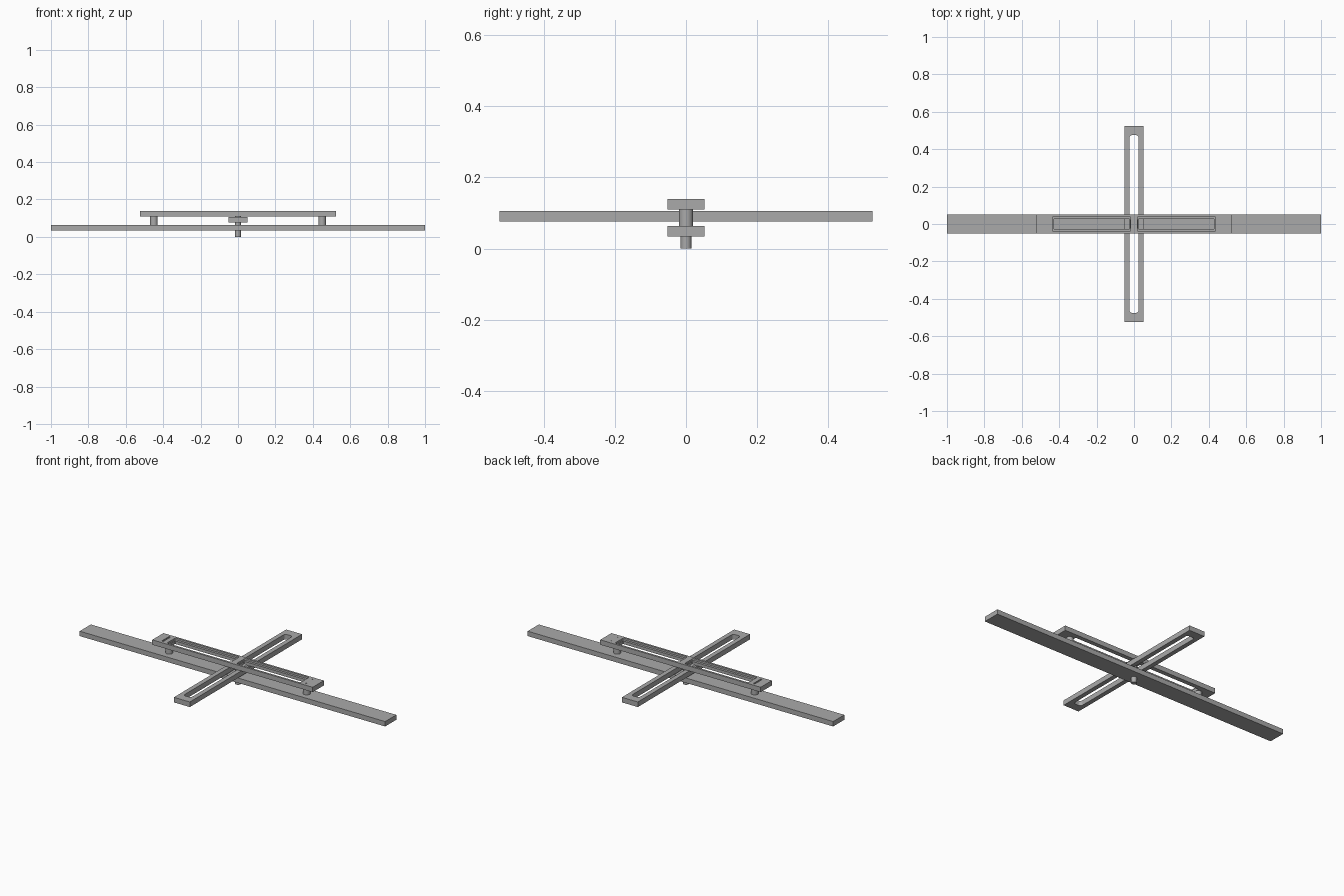
import bpy, bmesh, math

if "Cube" in bpy.data.objects:
    bpy.data.objects.remove(bpy.data.objects["Cube"])

grey = bpy.data.materials.new("grey")
grey.diffuse_color = (0.4, 0.4, 0.4, 1)
grey.use_nodes = True
grey.node_tree.nodes["Principled BSDF"].inputs["Base Color"].default_value = grey.diffuse_color


def finish(name, bm, hide=False):
    bmesh.ops.recalc_face_normals(bm, faces=bm.faces)
    me = bpy.data.meshes.new(name)
    bm.to_mesh(me)
    bm.free()
    me.materials.append(grey)
    ob = bpy.data.objects.new(name, me)
    bpy.context.collection.objects.link(ob)
    ob.hide_render = hide
    ob.hide_viewport = hide
    return ob


def prism(name, pts, z0, z1, hide=False):
    bm = bmesh.new()
    face = bm.faces.new([bm.verts.new((x, y, z0)) for x, y in pts])
    top = bmesh.ops.extrude_face_region(bm, geom=[face])["geom"]
    bmesh.ops.translate(bm, vec=(0, 0, z1 - z0),
                        verts=[v for v in top if isinstance(v, bmesh.types.BMVert)])
    return finish(name, bm, hide)


def rounded(x0, x1, y0, y1, r, n=5):
    """Rectangle outline with rounded corners."""
    pts = []
    for cx, cy, a in ((x1 - r, y1 - r, 0), (x0 + r, y1 - r, 90),
                      (x0 + r, y0 + r, 180), (x1 - r, y0 + r, 270)):
        for i in range(n + 1):
            t = math.radians(a + 90 * i / n)
            pts.append((cx + r * math.cos(t), cy + r * math.sin(t)))
    return pts


def bar(name, x, y, z0, z1):
    return prism(name, [(-x, -y), (x, -y), (x, y), (-x, y)], z0, z1)


def pin(name, x, r, z0, z1, n=32):
    ob = prism(name, [(x + r * math.cos(2 * math.pi * i / n),
                       r * math.sin(2 * math.pi * i / n)) for i in range(n)], z0, z1)
    for p in ob.data.polygons:
        p.use_smooth = abs(p.normal.z) < 0.5
    for e in ob.data.edges:
        a, b = (ob.data.vertices[i].co.z for i in e.vertices)
        e.use_edge_sharp = abs(a - b) < 1e-6
    return ob


def cut(ob, name, outline, z0, z1):
    m = ob.modifiers.new(name, 'BOOLEAN')
    m.operation = 'DIFFERENCE'
    m.solver = 'EXACT'
    m.object = prism(name, outline, z0, z1, True)


# long lower beam and its bottom pin
bar("base_beam", 1.0, 0.052, 0.034, 0.063)
pin("bottom_pin", 0, 0.015, 0, 0.035)

# slotted crosspiece
cross = bar("cross_bar", 0.052, 0.525, 0.076, 0.106)
cut(cross, "cross_slot_cutter", rounded(-0.025, 0.025, -0.475, 0.475, 0.015), 0.05, 0.13)
pin("centre_pin", 0, 0.015, 0.06, 0.112)

# upper bar: stepped slots, wide recess over narrower opening
upper = bar("upper_bar", 0.525, 0.052, 0.110, 0.139)
for s, side in ((-1, "left"), (1, "right")):
    a, b = sorted((s * 0.018, s * 0.437))
    cut(upper, side + "_recess_cutter", rounded(a, b, -0.04, 0.04, 0.008), 0.128, 0.16)
    a, b = sorted((s * 0.022, s * 0.43))
    cut(upper, side + "_slot_cutter", rounded(a, b, -0.026, 0.026, 0.005), 0.09, 0.15)
    # support post
    pin(side + "_post", s * 0.45, 0.02, 0.062, 0.111)

# shallow end groove on the left, two small holes on the right
cut(upper, "end_groove_cutter", rounded(-0.475, -0.465, -0.035, 0.035, 0.004), 0.134, 0.16)
for y in (-0.03, 0.03):
    cut(upper, "end_hole_cutter", rounded(0.465, 0.471, y - 0.003, y + 0.003, 0.0029), 0.134, 0.16)
